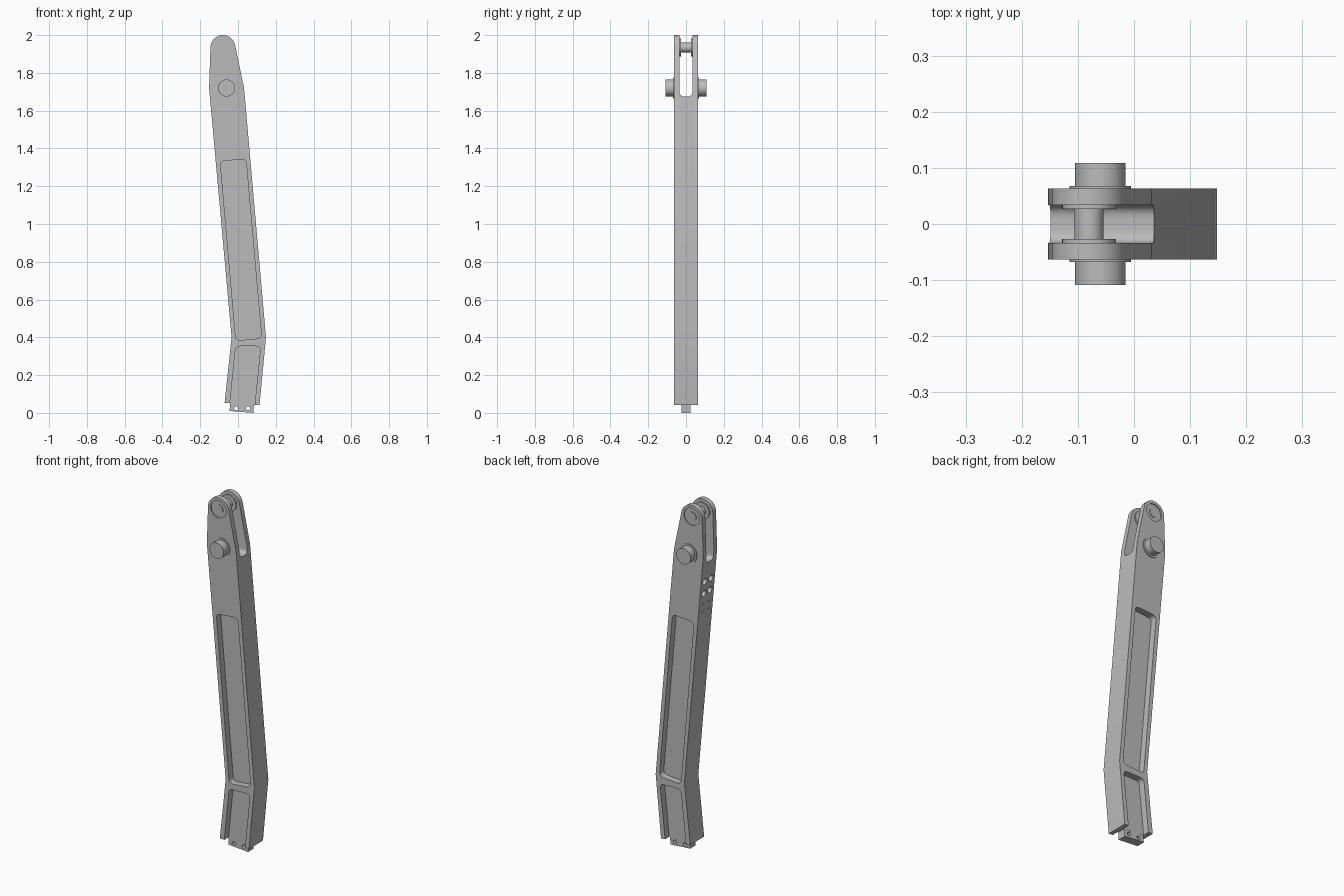
import bpy, bmesh, math
from mathutils import Vector, Matrix

cube = bpy.data.objects.get("Cube")
if cube:
    bpy.data.objects.remove(cube, do_unlink=True)

grey = bpy.data.materials.new("machined grey")
grey.use_nodes = True
colour = (0.5, 0.5, 0.5, 1)
grey.diffuse_color = colour
grey.node_tree.nodes["Principled BSDF"].inputs["Base Color"].default_value = colour


def finish(name, bm):
    bmesh.ops.recalc_face_normals(bm, faces=bm.faces)
    mesh = bpy.data.meshes.new(name)
    bm.to_mesh(mesh)
    bm.free()
    mesh.materials.append(grey)
    ob = bpy.data.objects.new(name, mesh)
    bpy.context.collection.objects.link(ob)
    return ob


def prism(name, points, lo, hi, axis="y"):
    """Extrude a profile: (x, z) along y, or (y, z) along x."""
    bm = bmesh.new()
    if axis == "y":
        verts = [bm.verts.new((a, lo, b)) for a, b in points]
        move = Vector((0, hi - lo, 0))
    else:
        verts = [bm.verts.new((lo, a, b)) for a, b in points]
        move = Vector((hi - lo, 0, 0))
    face = bm.faces.new(verts)
    new = bmesh.ops.extrude_face_region(bm, geom=[face])["geom"]
    bmesh.ops.translate(bm, vec=move, verts=[g for g in new if isinstance(g, bmesh.types.BMVert)])
    return finish(name, bm)


def rod(name, start, end, radius, sides=40):
    start, end = Vector(start), Vector(end)
    d = end - start
    bm = bmesh.new()
    turn = d.to_track_quat("Z", "Y").to_matrix().to_4x4()
    bmesh.ops.create_cone(bm, cap_ends=True, segments=sides, radius1=radius, radius2=radius,
                          depth=d.length, matrix=Matrix.Translation((start + end) / 2) @ turn)
    return finish(name, bm)


def rounded(corners, radius, steps=6):
    """Fillet every corner of a polygon with a quadratic curve."""
    out = []
    for i, c in enumerate(corners):
        p = Vector(c)
        a = p + (Vector(corners[i - 1]) - p).normalized() * radius
        b = p + (Vector(corners[(i + 1) % len(corners)]) - p).normalized() * radius
        for k in range(steps + 1):
            t = k / steps
            out.append(tuple(a * (1 - t) ** 2 + p * 2 * t * (1 - t) + b * t * t))
    return out


def cut(target, cutter):
    cutter.hide_render = True
    mod = target.modifiers.new("cut", "BOOLEAN")
    mod.operation, mod.solver, mod.object = "DIFFERENCE", "EXACT", cutter
    bpy.context.view_layer.objects.active = target
    bpy.ops.object.modifier_apply(modifier=mod.name)
    bpy.data.objects.remove(cutter, do_unlink=True)


HALF, WEB = 0.063, 0.025
EYE = (-0.08, 1.934)
STUB = (-0.06, 1.72)

# Bent arm outline with a rounded eye at the top
outline = [(-0.153, 1.72), (-0.034, 0.4), (-0.071, 0.053), (0.114, 0.041), (0.148, 0.4), (0.032, 1.72)]
for k in range(25):
    a = math.radians(12 + 168 * k / 24)
    outline.append((EYE[0] + 0.066 * math.cos(a), EYE[1] + 0.066 * math.sin(a)))
arm = prism("arm_body", outline, -HALF, HALF)

# Fork slot through the top
slot = rounded([(-0.034, 1.675), (0.034, 1.675), (0.034, 2.2), (-0.034, 2.2)], 0.025)
cut(arm, prism("slot_cutter", slot, -0.5, 0.5, "x"))

# Side pockets and shallow eye recesses on both faces
long_pocket = rounded([(-0.094, 1.333), (0.042, 1.343), (0.125, 0.395), (-0.011, 0.383)], 0.026)
low_pocket = rounded([(-0.012, 0.353), (0.12, 0.353), (0.078, -0.06), (-0.054, -0.06)], 0.026)
for s in (-1, 1):
    for shape in (long_pocket, low_pocket):
        lo, hi = sorted((s * WEB, s * 0.1))
        cut(arm, prism("pocket_cutter", shape, lo, hi))
    cut(arm, rod("recess_cutter", (EYE[0], s * 0.057, EYE[1]), (EYE[0], s * 0.1, EYE[1]), 0.049))

# Blind mounting holes on the right edge
top, kink = Vector((-0.153, 0, 1.72)), Vector((-0.034, 0, 0.4))
along = (kink - top).normalized()
inward = Vector((-along.z, 0, along.x))
for dist, radius, depth in ((0.155, 0.018, 0.05), (0.225, 0.018, 0.05), (0.29, 0.005, 0.02), (0.335, 0.005, 0.02)):
    for y in (-0.027, 0.027):
        p = top + along * dist + Vector((0, y, 0))
        cut(arm, rod("hole_cutter", p - inward * 0.03, p + inward * depth, radius, 24))

# Foot tab with two bolt holes
tab = prism("foot_tab", [(-0.042, 0.1), (-0.044, 0.01), (0.081, 0), (0.088, 0.1)], -0.0245, 0.0245)
for x in (-0.01, 0.053):
    cut(tab, rod("bolt_cutter", (x, -0.1, 0.024), (x, 0.1, 0.024), 0.01, 20))

# Eye pin, inner bushings, and outer stub pins with collars
parts = [arm, tab, rod("eye_pin", (EYE[0], -0.061, EYE[1]), (EYE[0], 0.061, EYE[1]), 0.026)]
for s, side in ((-1, "front"), (1, "back")):
    for name, (x, z), lo, hi, radius in (("inner_bushing", EYE, 0.027, 0.045, 0.048),
                                         ("stub_collar", STUB, 0.055, 0.068, 0.055),
                                         ("stub_pin", STUB, 0.055, 0.1085, 0.045)):
        parts.append(rod(side + "_" + name, (x, s * lo, z), (x, s * hi, z), radius))

# Smooth the round surfaces, keep the edges sharp
bpy.ops.object.select_all(action="DESELECT")
for ob in parts:
    ob.select_set(True)
bpy.context.view_layer.objects.active = arm
bpy.ops.object.shade_smooth_by_angle(angle=math.radians(25))
